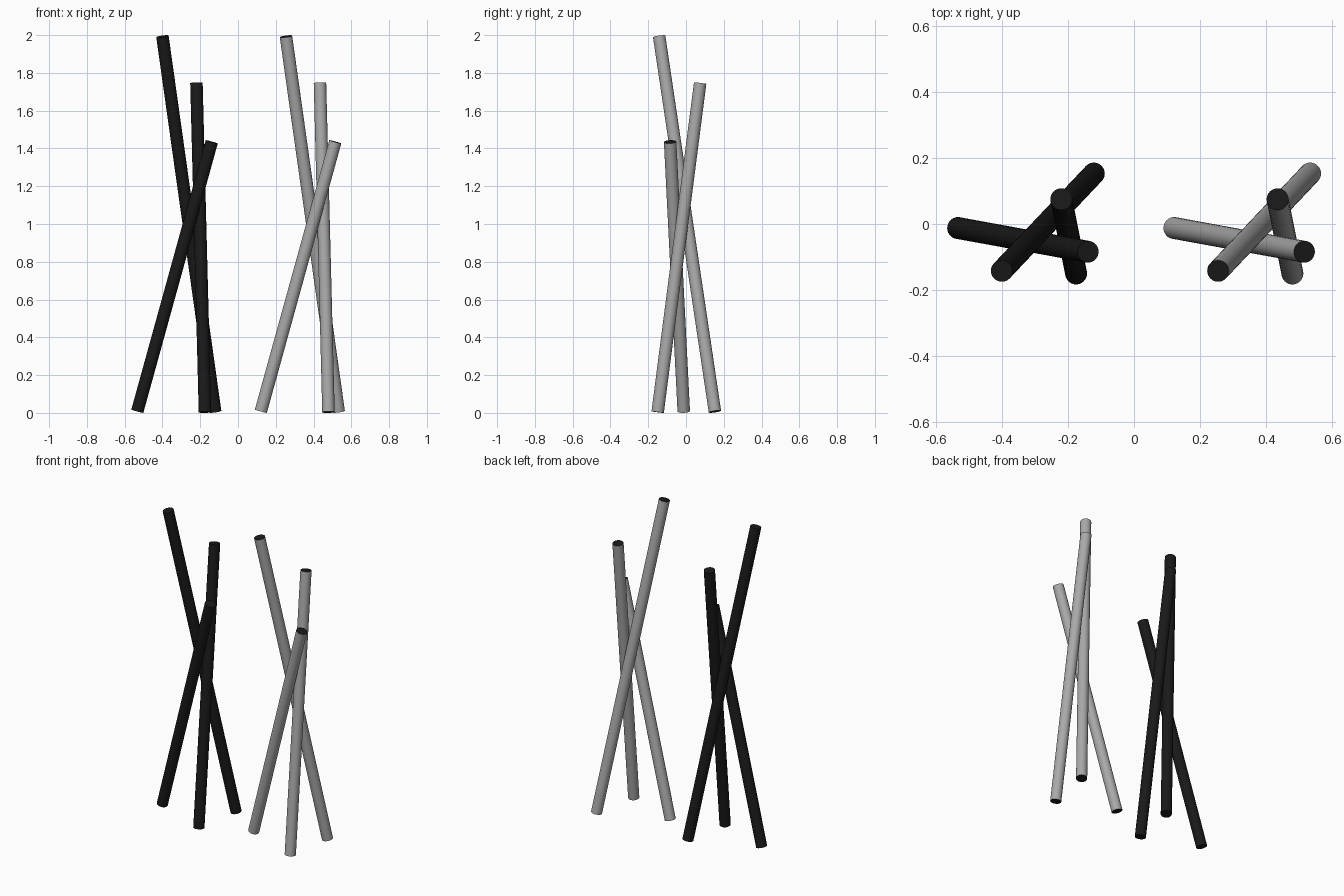
import bpy
import math
from mathutils import Vector

if "Cube" in bpy.data.objects:
    bpy.data.objects.remove(bpy.data.objects["Cube"])

RADIUS = 0.033


def material(name, value):
    m = bpy.data.materials.new(name)
    m.diffuse_color = (value, value, value, 1)
    m.use_nodes = True
    m.node_tree.nodes["Principled BSDF"].inputs["Base Color"].default_value = m.diffuse_color
    return m


black = material("black", 0.01)
grey = material("grey", 0.4)


def pole(name, bottom, top, body):
    a, b = Vector(bottom), Vector(top)
    bpy.ops.mesh.primitive_cylinder_add(vertices=32, radius=RADIUS, depth=(b - a).length,
                                        location=(a + b) / 2)
    ob = bpy.context.object
    ob.name = name
    ob.rotation_euler = (b - a).to_track_quat('Z', 'Y').to_euler()
    # wall colour, with black end caps
    ob.data.materials.append(body)
    ob.data.materials.append(black)
    for face in ob.data.polygons:
        if len(face.vertices) > 4:
            face.material_index = 1
    bpy.ops.object.shade_smooth_by_angle(angle=math.radians(40))


# axis end points of the leaning poles in one cluster
POLES = {
    "short_pole": ((0.121, -0.012, 0.009), (0.515, -0.084, 1.435)),
    "middle_pole": ((0.479, -0.150, 0.004), (0.434, 0.075, 1.746)),
    "tall_pole": ((0.533, 0.153, 0.007), (0.254, -0.142, 1.993)),
}

# grey cluster on the right, black copy on the left
for colour, body, shift in (("grey", grey, 0.0), ("black", black, -0.654)):
    offset = Vector((shift, 0, 0))
    for name, (bottom, top) in POLES.items():
        pole(f"{colour}_{name}", Vector(bottom) + offset, Vector(top) + offset, body)
